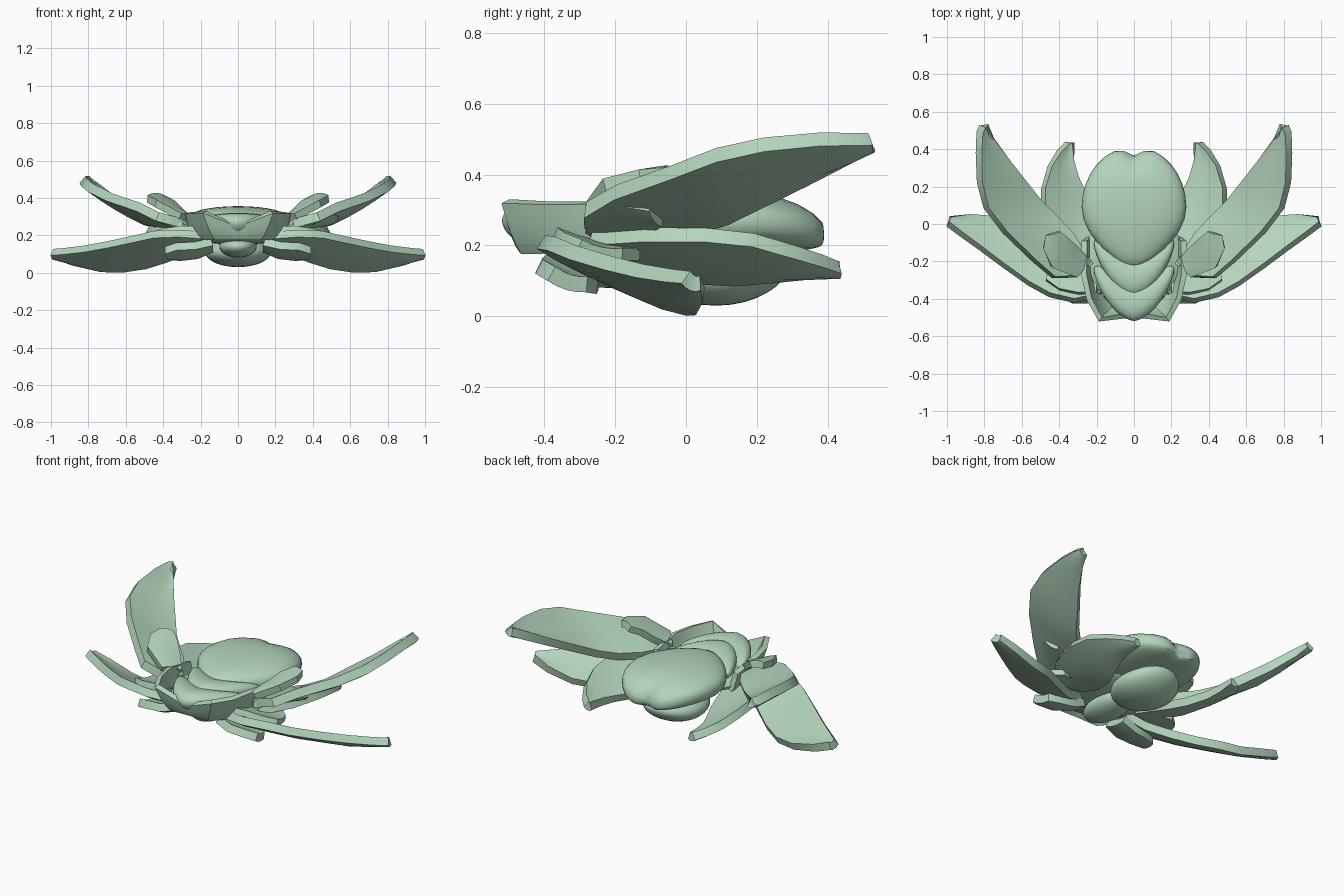
import bpy, math

green = bpy.data.materials.new("pale_green")
green.diffuse_color = (0.45, 0.66, 0.50, 1)


def finish(name, verts, faces, thickness=0, mirror=False):
    """Make a mesh object, optionally thickened and mirrored, smooth by angle."""
    me = bpy.data.meshes.new(name)
    me.from_pydata(verts, [], faces)
    me.materials.append(green)
    ob = bpy.data.objects.new(name, me)
    bpy.context.collection.objects.link(ob)
    bpy.ops.object.select_all(action='DESELECT')
    ob.select_set(True)
    bpy.context.view_layer.objects.active = ob
    if thickness:
        s = ob.modifiers.new("thickness", 'SOLIDIFY')
        s.thickness, s.offset = thickness, 0
        bpy.ops.object.modifier_apply(modifier=s.name)
    bpy.ops.object.shade_smooth_by_angle(angle=math.radians(35))
    if mirror:
        ob.modifiers.new("mirror", 'MIRROR')
    return ob


def petal(name, outer, inner, thickness=0.045, sag=0.01, cols=4):
    """Slab spanning two edge paths, dished slightly across its width."""
    verts, faces = [], []
    for a, b in zip(outer, inner):
        for j in range(cols + 1):
            t = j / cols
            p = [a[k] + (b[k] - a[k]) * t for k in range(3)]
            p[2] -= sag * 4 * t * (1 - t)
            verts.append(p)
    w = cols + 1
    for i in range(len(outer) - 1):
        for j in range(cols):
            q = i * w + j
            faces.append((q, q + 1, q + w + 1, q + w))
    finish(name, verts, faces, thickness, True)


def blob(name, center, radii, bend=lambda x, y, z: (x, y, z), seg=32, rings=16):
    """Ellipsoid with poles along y, reshaped by a bend function."""
    verts = [(0, -1, 0)]
    for i in range(1, rings):
        p = math.pi * i / rings
        for j in range(seg):
            a = 2 * math.pi * j / seg
            verts.append((math.sin(p) * math.cos(a), -math.cos(p), math.sin(p) * math.sin(a)))
    verts.append((0, 1, 0))
    last = len(verts) - 1
    faces = []
    for j in range(seg):
        n = (j + 1) % seg
        faces.append((0, 1 + j, 1 + n))
        for i in range(rings - 2):
            q = 1 + i * seg
            faces.append((q + j, q + seg + j, q + seg + n, q + n))
        q = last - seg
        faces.append((q + j, last, q + n))
    out = []
    for v in verts:
        v = bend(*v)
        out.append(tuple(center[k] + radii[k] * v[k] for k in range(3)))
    finish(name, out, faces)


# Main bulb: pointed at the front, notched and drooping at the back, flat on top
def bulb_shape(x, y, z):
    notch = 0.15 * math.exp(-(x / 0.2) ** 2) * max(0, y) ** 2
    width = 1 - 0.4 * max(0, -y) ** 2
    tall = math.copysign(abs(z) ** 0.75, z)
    return x * width, y - notch, tall - 0.5 * max(0, y) ** 3


blob("main_bulb", (0, 0.09, 0.268), (0.28, 0.325, 0.088), bulb_shape)


# Crescent segments in front of the bulb, leaning forward at the top
def crescent(x, y, z):
    return x, y + 1.1 * x * x + 0.35 * abs(x) - 0.3 * z, z + 0.15 * x * x


blob("rear_segment", (0, -0.27, 0.25), (0.215, 0.115, 0.07), crescent)
blob("front_segment", (0, -0.405, 0.25), (0.215, 0.11, 0.068), crescent)


# Core and underside bulbs
def lower_shape(x, y, z):
    return x, y, z + 0.35 * max(0, y) ** 2


blob("core", (0, -0.18, 0.21), (0.27, 0.25, 0.06))
blob("lower_bulb", (0, 0.09, 0.11), (0.175, 0.20, 0.08), lower_shape)
blob("lower_front_bulb", (0, -0.22, 0.14), (0.10, 0.17, 0.06))

# Collar wrapping the front segments
petal("collar",
      [(0.0, -0.485, 0.25), (0.18, -0.51, 0.325), (0.24, -0.40, 0.32), (0.268, -0.27, 0.32),
       (0.265, -0.09, 0.29)],
      [(0.0, -0.45, 0.185), (0.12, -0.455, 0.185), (0.185, -0.38, 0.185), (0.23, -0.27, 0.19),
       (0.24, -0.07, 0.19)],
      0.03, 0.015)

# Long raised petals
petal("upper_petal",
      [(0.32, -0.28, 0.27), (0.43, -0.285, 0.30), (0.53, -0.20, 0.35), (0.69, -0.045, 0.405),
       (0.79, 0.085, 0.455), (0.825, 0.22, 0.485), (0.83, 0.38, 0.50), (0.825, 0.49, 0.50),
       (0.81, 0.522, 0.50)],
      [(0.22, -0.21, 0.24), (0.27, -0.14, 0.25), (0.33, -0.05, 0.25), (0.42, 0.04, 0.255),
       (0.50, 0.12, 0.28), (0.585, 0.23, 0.335), (0.67, 0.34, 0.39), (0.75, 0.46, 0.455),
       (0.785, 0.522, 0.49)], 0.05)

# Rear petals beside the bulb
petal("rear_petal",
      [(0.33, -0.27, 0.22), (0.44, -0.12, 0.23), (0.485, 0.05, 0.23), (0.485, 0.19, 0.215),
       (0.45, 0.31, 0.18), (0.40, 0.39, 0.155), (0.355, 0.435, 0.138)],
      [(0.18, -0.20, 0.18), (0.18, -0.08, 0.14), (0.21, 0.05, 0.11), (0.25, 0.14, 0.105),
       (0.30, 0.25, 0.115), (0.32, 0.34, 0.125), (0.325, 0.435, 0.135)])

# Wide low petals
petal("lower_petal",
      [(0.18, -0.38, 0.20), (0.32, -0.41, 0.21), (0.45, -0.38, 0.205), (0.56, -0.32, 0.18),
       (0.70, -0.22, 0.15), (0.82, -0.13, 0.128), (0.93, -0.05, 0.115), (0.995, 0.0, 0.11)],
      [(0.16, -0.25, 0.16), (0.27, -0.22, 0.12), (0.38, -0.14, 0.075), (0.49, -0.06, 0.04),
       (0.61, 0.01, 0.022), (0.73, 0.035, 0.024), (0.88, 0.05, 0.06), (0.98, 0.04, 0.095)])

# Short lobes around the petal roots
petal("upper_lobe",
      [(0.31, -0.28, 0.30), (0.44, -0.23, 0.37), (0.485, -0.13, 0.395), (0.47, -0.06, 0.40)],
      [(0.24, -0.20, 0.27), (0.30, -0.13, 0.32), (0.35, -0.08, 0.37), (0.40, -0.04, 0.395)],
      0.04, -0.01)
petal("under_lobe",
      [(0.30, -0.28, 0.25), (0.42, -0.27, 0.295), (0.50, -0.19, 0.325), (0.53, -0.10, 0.31)],
      [(0.22, -0.20, 0.23), (0.32, -0.15, 0.24), (0.40, -0.10, 0.25), (0.48, -0.065, 0.27)],
      0.035)
petal("front_lobe",
      [(0.20, -0.37, 0.23), (0.30, -0.37, 0.235), (0.40, -0.35, 0.22), (0.47, -0.30, 0.20)],
      [(0.20, -0.20, 0.20), (0.29, -0.14, 0.18), (0.38, -0.13, 0.175), (0.44, -0.18, 0.175)],
      0.035)
petal("bottom_lobe",
      [(0.14, -0.39, 0.165), (0.23, -0.415, 0.145), (0.33, -0.415, 0.14), (0.39, -0.38, 0.12)],
      [(0.14, -0.25, 0.13), (0.22, -0.245, 0.095), (0.31, -0.25, 0.085), (0.37, -0.28, 0.09)],
      0.045)
